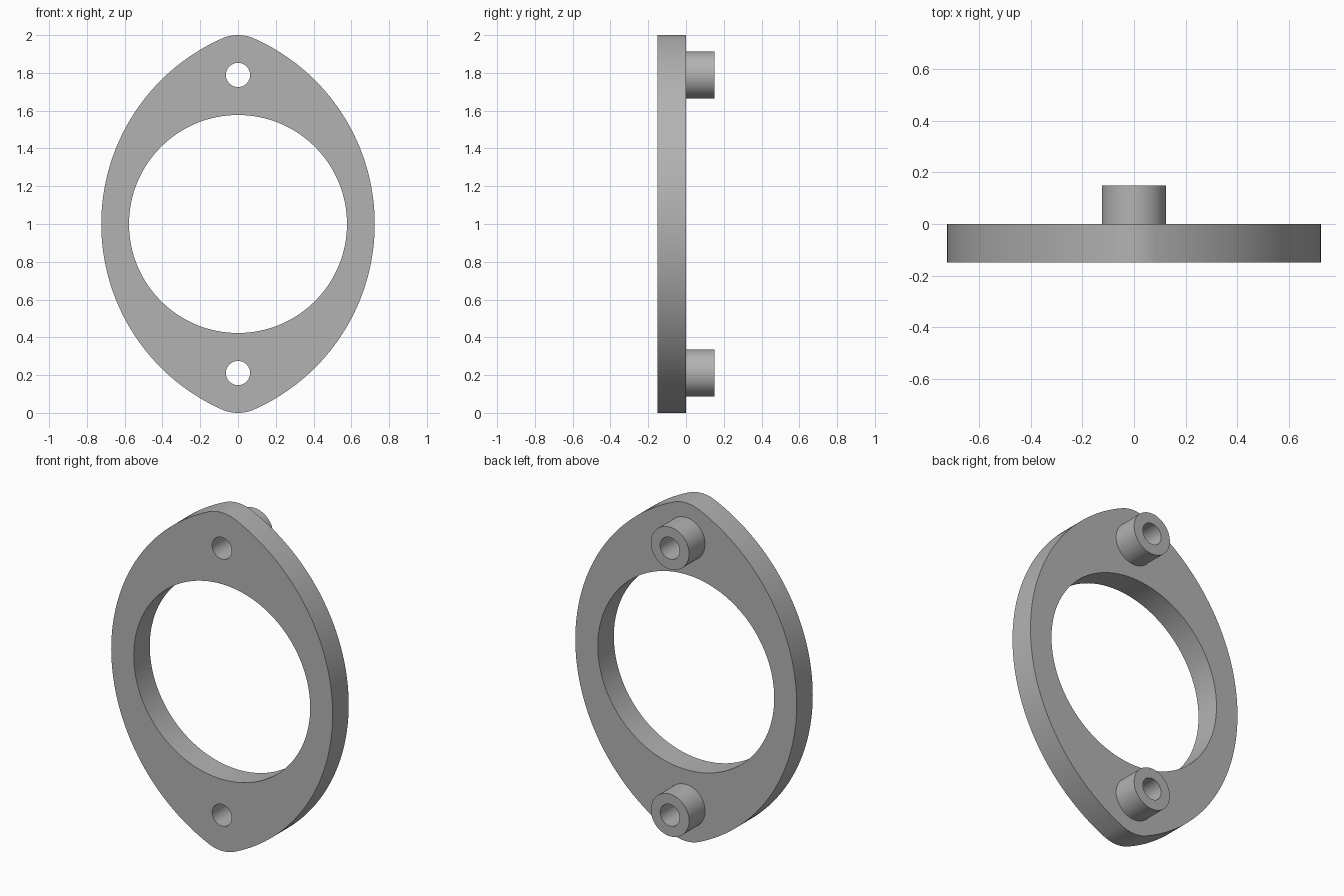
import bpy, bmesh, math
from mathutils import Matrix

if "Cube" in bpy.data.objects:
    bpy.data.objects.remove(bpy.data.objects["Cube"])

BOLT = 0.789        # bolt hole distance from the centre
HALF_W = 0.724
TIP_R = 1.0 - BOLT  # rounded tips are concentric with the bolt holes

grey = bpy.data.materials.new("grey")
grey.diffuse_color = (0.45, 0.45, 0.45, 1)
grey.use_nodes = True
grey.node_tree.nodes["Principled BSDF"].inputs["Base Color"].default_value = grey.diffuse_color


def arc(cx, cz, r, a0, a1, n):
    return [(cx + r * math.cos(a0 + (a1 - a0) * i / n),
             cz + r * math.sin(a0 + (a1 - a0) * i / n)) for i in range(n)]


def circle(cx, cz, r, n=64):
    return arc(cx, cz, r, 0, 2 * math.pi, n)


def extrude_profile(name, loops, y0, y1):
    """Fill closed xz loops (inner loops become holes) and extrude from y0 to y1."""
    cu = bpy.data.curves.new(name, 'CURVE')
    cu.dimensions = '2D'
    cu.fill_mode = 'BOTH'
    cu.extrude = (y1 - y0) / 2
    for pts in loops:
        sp = cu.splines.new('POLY')
        sp.points.add(len(pts) - 1)
        for p, (x, z) in zip(sp.points, pts):
            p.co = (x, z, 0, 1)
        sp.use_cyclic_u = True
    tmp = bpy.data.objects.new(name + "_curve", cu)
    bpy.context.collection.objects.link(tmp)
    bpy.context.view_layer.update()
    me = bpy.data.meshes.new_from_object(
        tmp.evaluated_get(bpy.context.evaluated_depsgraph_get()))
    bpy.data.objects.remove(tmp)
    # stand the profile upright and clean the mesh
    me.transform(Matrix.Translation((0, (y0 + y1) / 2, 1)) @ Matrix.Rotation(math.pi / 2, 4, 'X'))
    bm = bmesh.new()
    bm.from_mesh(me)
    bmesh.ops.remove_doubles(bm, verts=bm.verts, dist=1e-5)
    bmesh.ops.recalc_face_normals(bm, faces=bm.faces)
    bm.to_mesh(me)
    bm.free()
    me.materials.clear()
    me.materials.append(grey)
    ob = bpy.data.objects.new(name, me)
    bpy.context.collection.objects.link(ob)
    bpy.ops.object.select_all(action='DESELECT')
    ob.select_set(True)
    bpy.context.view_layer.objects.active = ob
    bpy.ops.object.shade_smooth_by_angle(angle=math.radians(30))
    return ob


# Outline: two large side arcs tangent to two small tip arcs
k = HALF_W - TIP_R
c = (BOLT ** 2 - k ** 2) / (2 * k)   # side arc centres at x = -c and +c
R = HALF_W + c
t = math.atan2(BOLT, c)              # angle where side and tip arcs meet
outline = (arc(-c, 0, R, -t, t, 64)
           + arc(0, BOLT, TIP_R, t, math.pi - t, 16)
           + arc(c, 0, R, math.pi - t, math.pi + t, 64)
           + arc(0, -BOLT, TIP_R, math.pi + t, 2 * math.pi - t, 16))

# Flange plate with the large bore and two bolt holes
extrude_profile("flange_plate",
                [outline, circle(0, 0, 0.577, 128),
                 circle(0, BOLT, 0.064), circle(0, -BOLT, 0.064)], -0.15, 0)

# Hollow bosses on the back
for name, z in (("upper_boss", BOLT), ("lower_boss", -BOLT)):
    extrude_profile(name, [circle(0, z, 0.125), circle(0, z, 0.064)], 0, 0.15)
